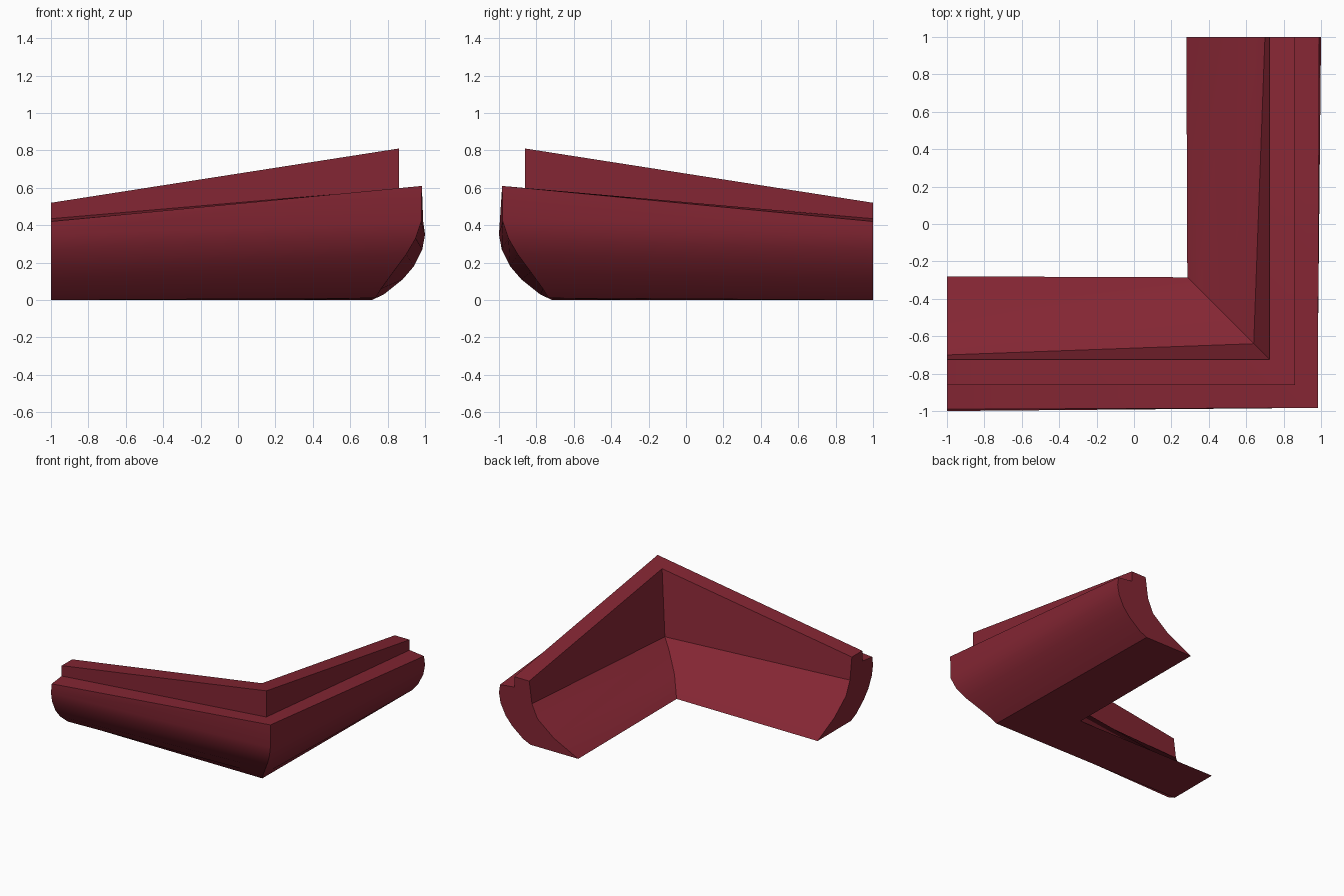
import bpy, bmesh, math

cube = bpy.data.objects.get("Cube")
if cube:
    bpy.data.objects.remove(cube, do_unlink=True)

red = bpy.data.materials.new("dark red")
red.use_nodes = True
colour = (0.23, 0.019, 0.033, 1)
red.diffuse_color = colour
red.node_tree.nodes["Principled BSDF"].inputs["Base Color"].default_value = colour

# Cross-sections as (outward distance, height): outer curve, ledge, lip, inner hollow
END = [(.715, 0), (.78, .03), (.88, .11), (.94, .18), (.985, .27), (1, .35), (.99, .42),
       (.86, .435), (.86, .52), (.725, .52),
       (.70, .34), (.65, .23), (.50, .11), (.28, 0)]
CORNER = [(.735, .01), (.765, .06), (.83, .15), (.90, .245), (.95, .33), (.98, .42), (.983, .61),
          (.86, .595), (.86, .81), (.725, .785),
          (.64, .28), (.51, .25), (.35, .16), (.285, 0)]


def loft(name, rings):
    """Skin matching closed rings and cap both ends."""
    bm = bmesh.new()
    loops = [[bm.verts.new(p) for p in ring] for ring in rings]
    count = len(loops[0])
    for a, b in zip(loops, loops[1:]):
        for i in range(count):
            j = (i + 1) % count
            bm.faces.new((a[i], a[j], b[j], b[i]))
    bm.faces.new(loops[0])
    bm.faces.new(loops[-1])
    bmesh.ops.recalc_face_normals(bm, faces=bm.faces)
    mesh = bpy.data.meshes.new(name)
    bm.to_mesh(mesh)
    bm.free()
    mesh.materials.append(red)
    obj = bpy.data.objects.new(name, mesh)
    bpy.context.collection.objects.link(obj)
    return obj


# One moulding that turns a mitred corner
trim = loft("corner_trim", [
    [(-1, -d, z) for d, z in END],
    [(d, -d, z) for d, z in CORNER],
    [(d, 1, z) for d, z in END],
])

bpy.ops.object.select_all(action="DESELECT")
trim.select_set(True)
bpy.context.view_layer.objects.active = trim
bpy.ops.object.shade_smooth_by_angle(angle=math.radians(32))
